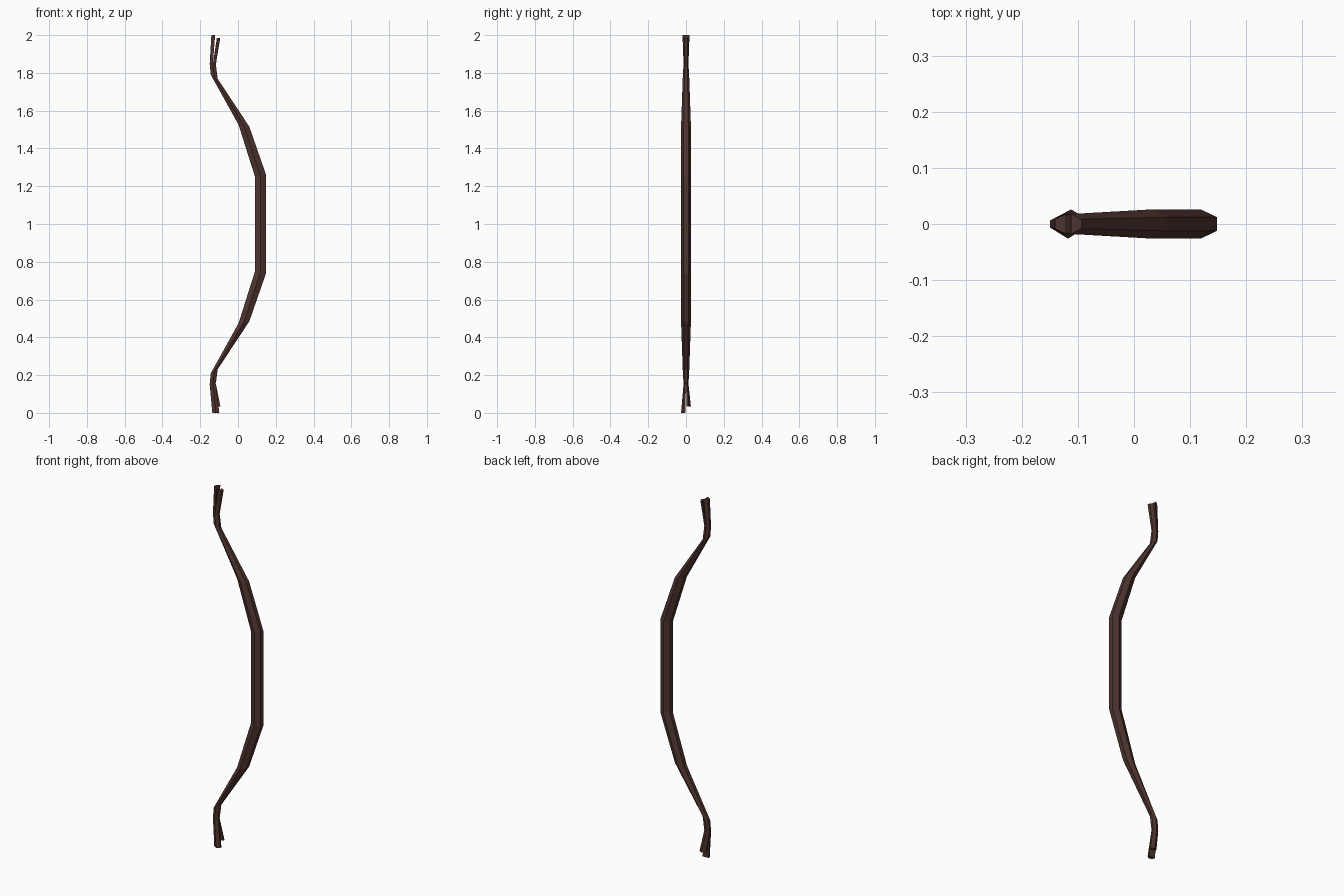
import bpy, bmesh

if "Cube" in bpy.data.objects:
    bpy.data.objects.remove(bpy.data.objects["Cube"])

wood = bpy.data.materials.new("dark brown wood")
wood.diffuse_color = (0.0762, 0.0343, 0.0273, 1)
wood.use_nodes = True
wood.node_tree.nodes["Principled BSDF"].inputs["Base Color"].default_value = wood.diffuse_color


def hexagon(l, r, zl, zr, hy):
    """Flattened hexagon ring between a left and a right edge."""
    cx, cz = (l + r) / 2, (zl + zr) / 2
    k = hy * 0.47
    return [(l, -k, zl), (cx, -hy, cz), (r, -k, zr),
            (r, k, zr), (cx, hy, cz), (l, k, zl)]


def loft(name, rings):
    bm = bmesh.new()
    rows = [[bm.verts.new(p) for p in ring] for ring in rings]
    n = len(rows[0])
    for a, b in zip(rows, rows[1:]):
        for i in range(n):
            j = (i + 1) % n
            bm.faces.new((a[i], a[j], b[j], b[i]))
    bm.faces.new(rows[0][::-1])
    bm.faces.new(rows[-1])
    bmesh.ops.recalc_face_normals(bm, faces=bm.faces[:])
    me = bpy.data.meshes.new(name)
    bm.to_mesh(me)
    bm.free()
    me.materials.append(wood)
    ob = bpy.data.objects.new(name, me)
    bpy.context.collection.objects.link(ob)


# bow stave: upper half sections (left x, right x, left z, right z, half depth)
half = [(0.09, 0.148, 1.25, 1.262, 0.026),
        (0.003, 0.06, 1.525, 1.515, 0.026),
        (-0.144, -0.108, 1.79, 1.77, 0.017),
        (-0.15, -0.117, 1.85, 1.845, 0.013)]
upper = [hexagon(*s) for s in half]
lower = [hexagon(l, r, 2 - zl, 2 - zr, h) for l, r, zl, zr, h in reversed(half)]
loft("bow_stave", lower + upper)

# upper tip: split left and right into two prongs
k = 0.47


def side_prong(name, x_out, x_in, z, hy, base_out):
    def ring(out, inn, zz, h):
        return [(out, -h * k, zz), (inn, -h, zz), (inn, h, zz), (out, h * k, zz)]
    loft(name, [ring(base_out, -0.1335, 1.845, 0.013), ring(x_out, x_in, z, hy)])


side_prong("upper_tip_left", -0.141, -0.121, 2.0, 0.018, -0.15)
side_prong("upper_tip_right", -0.094, -0.112, 1.985, 0.018, -0.117)


# lower tip: split front and back into two prongs of different length
def depth_prong(name, s, z, y_out, y_in, l, r):
    def ring(a, b, zz, out, inn):
        c = (a + b) / 2
        return [(a, s * inn, zz), (a, s * (inn + (out - inn) * k), zz), (c, s * out, zz),
                (b, s * (inn + (out - inn) * k), zz), (b, s * inn, zz)]
    loft(name, [ring(-0.15, -0.117, 0.153, 0.013, 0), ring(l, r, z, y_out, y_in)])


depth_prong("lower_tip_front", -1, 0.0, 0.026, 0.004, -0.136, -0.099)
depth_prong("lower_tip_back", 1, 0.035, 0.026, 0.004, -0.131, -0.093)
